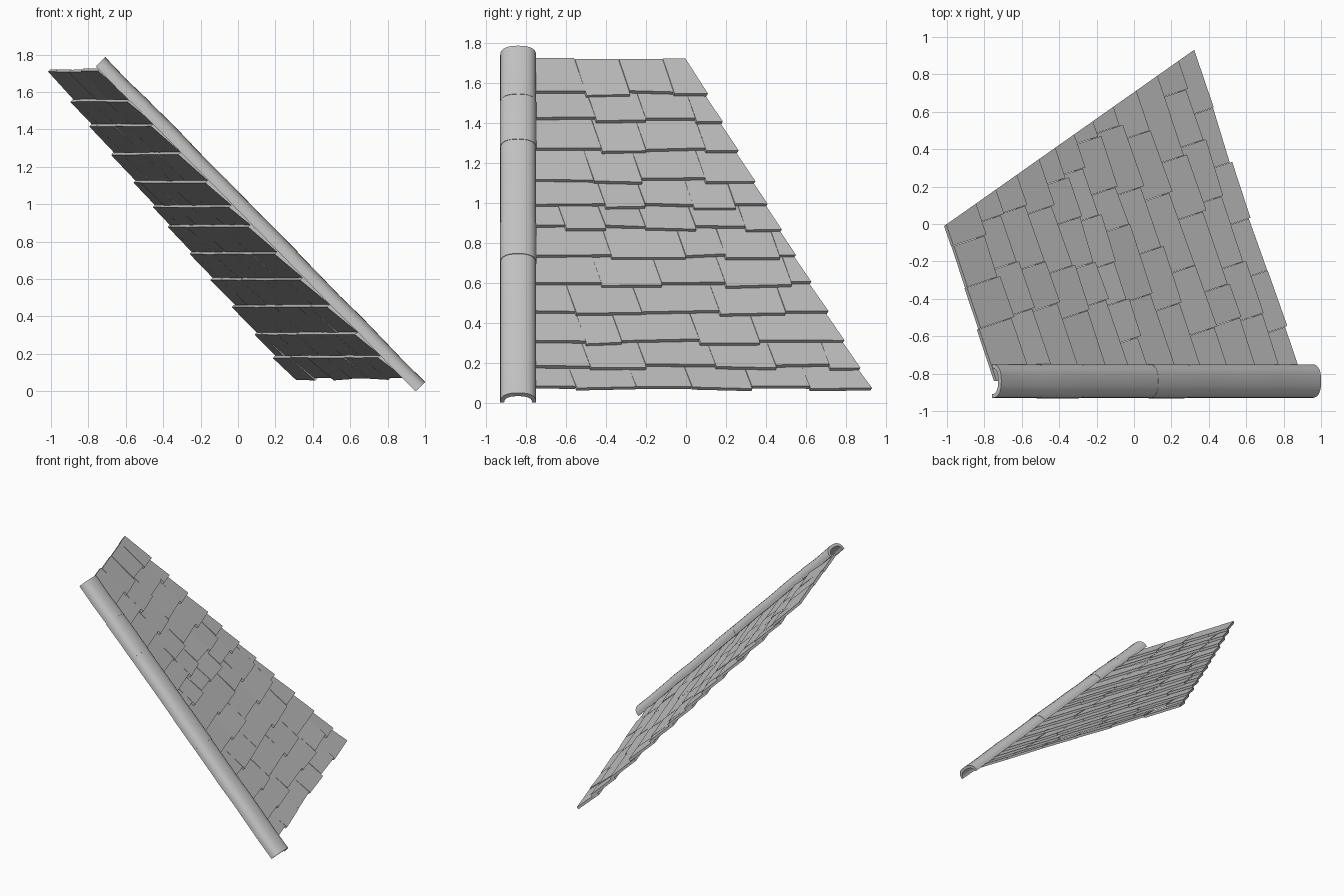
import bpy, bmesh, math, random
from mathutils import Vector

random.seed(4)
cube = bpy.data.objects.get("Cube")
if cube:
    bpy.data.objects.remove(cube, do_unlink=True)

# One stone grey for everything
grey = bpy.data.materials.new("slate_grey")
grey.use_nodes = True
grey.diffuse_color = (0.56, 0.56, 0.56, 1)
grey.node_tree.nodes["Principled BSDF"].inputs["Base Color"].default_value = grey.diffuse_color


def make_object(name, bm):
    bmesh.ops.recalc_face_normals(bm, faces=bm.faces)
    mesh = bpy.data.meshes.new(name)
    bm.to_mesh(mesh)
    bm.free()
    mesh.materials.append(grey)
    obj = bpy.data.objects.new(name, mesh)
    bpy.context.collection.objects.link(obj)
    return obj


# Roof slope frame: across the courses, down the slope, out of the roof
TOP = Vector((-1, 0, 1.74))
RAKE_END = Vector((0.32, 0.93, 0.07))
HIP_Y = -0.84
ACROSS = Vector((-0.316, 0.949, 0)).normalized()
fall = RAKE_END - TOP
DOWN = (fall - ACROSS * fall.dot(ACROSS)).normalized()
OUT = ACROSS.cross(DOWN).normalized()
if OUT.z < 0:
    OUT = -OUT
LENGTH = fall.dot(DOWN)
RAKE_NORMAL = Vector((-fall.y, fall.x, 0)).normalized()
THICK = 0.019
LAP = 0.035


def roof_point(u, s, h):
    sag = 0.012 * math.sin(math.pi * max(0, min(1, s / LENGTH)))
    return TOP + ACROSS * u + DOWN * s + OUT * (h - sag)


def add_shingle(bm, u0, u1, s0, s1):
    """Thin tapered slab: head tucked under, tail lifted."""
    skew = random.uniform(-0.006, 0.006)
    corners = [(u0, s0, -0.017), (u1, s0, -0.017),
               (u1, s1 + skew, 0.006), (u0, s1 - skew, 0.006)]
    upper, lower = [], []
    for u, s, h in corners:
        h += random.uniform(-0.003, 0.003)
        upper.append(bm.verts.new(roof_point(u, s, h)))
        lower.append(bm.verts.new(roof_point(u, s, h - THICK)))
    bm.faces.new(upper)
    bm.faces.new(lower[::-1])
    for i in range(4):
        j = (i + 1) % 4
        bm.faces.new((upper[i], lower[i], lower[j], upper[j]))


def trim(bm, point, normal):
    """Cut away everything on the normal side and close the cut."""
    geom = bm.verts[:] + bm.edges[:] + bm.faces[:]
    cut = bmesh.ops.bisect_plane(bm, geom=geom, plane_co=point, plane_no=normal,
                                 clear_outer=True)["geom_cut"]
    edges = [e for e in cut if isinstance(e, bmesh.types.BMEdge)]
    bmesh.ops.holes_fill(bm, edges=edges, sides=8)


# Shingle courses from ridge to eave: tail height and joint positions
courses = [
    (1.55, (-0.5, -0.28, -0.06)),
    (1.42, (-0.45, -0.2, 0.05)),
    (1.27, (-0.42, -0.2, 0.1)),
    (1.12, (-0.46, -0.22, 0.1)),
    (0.99, (-0.4, -0.2, 0.04, 0.25)),
    (0.885, (-0.6, -0.4, -0.2, 0.05, 0.3)),
    (0.74, (-0.37, 0, 0.2, 0.47)),
    (0.6, (-0.42, -0.12, 0.2, 0.53)),
    (0.455, (-0.55, -0.22, 0.17, 0.5)),
    (0.305, (-0.5, -0.32, 0.07, 0.37)),
    (0.18, (-0.48, -0.2, 0.15, 0.45, 0.72)),
    (0.075, (-0.55, -0.25, 0.03, 0.33, 0.62)),
]
head = 0.0
for number, (z, joints) in enumerate(courses, 1):
    tail = (TOP.z - z) / -DOWN.z
    us = [(y - tail * DOWN.y) / ACROSS.y for y in (-1.1, *joints, 1.3)]
    bm = bmesh.new()
    last = number == len(courses)
    for i, (u0, u1) in enumerate(zip(us, us[1:])):
        step = (0.009 if i % 2 else -0.009) + random.uniform(-0.005, 0.005)
        start = random.uniform(0, 0.015) if number == 1 else head - LAP
        add_shingle(bm, u0 + 0.001, u1 - 0.001, start, tail + step * (0.5 if last else 1))
    trim(bm, Vector((0, HIP_Y, 0)), Vector((0, -1, 0)))
    trim(bm, TOP, RAKE_NORMAL)
    make_object(f"shingle_course_{number}", bm)
    head = tail

# Hip cap: hollow half-round tiles laid end to end down the hip
CAP_START = Vector((-0.76, HIP_Y, 1.737))
CAP_END = Vector((0.95, HIP_Y, 0))
cap_axis = CAP_END - CAP_START
CAP_UP = Vector((-cap_axis.z, 0, cap_axis.x)).normalized()
SIDE = Vector((0, 1, 0))
ARC = 14


def arch(width, height):
    """Squarish arch outline from one lip to the other."""
    points = []
    for i in range(ARC + 1):
        a = math.pi * i / ARC
        c, s = math.cos(a), math.sin(a)
        points.append((math.copysign(abs(c) ** 0.8, c) * width, abs(s) ** 0.8 * height))
    return points


def add_cap_tile(name, t0, t1, grow):
    bm = bmesh.new()
    rings = []
    count = max(2, round((t1 - t0) * 16))
    for k in range(count + 1):
        t = t0 + (t1 - t0) * k / count
        wobble = 0 if t in (0, 1) else random.uniform(-0.003, 0.003)
        base = CAP_START + cap_axis * t + CAP_UP * wobble
        outline = arch(0.09 + grow, 0.071 + grow) + arch(0.07, 0.047)[::-1]
        rings.append([bm.verts.new(base + SIDE * y + CAP_UP * h) for y, h in outline])
    n = len(rings[0])
    for a, b in zip(rings, rings[1:]):
        for i in range(n):
            j = (i + 1) % n
            bm.faces.new((a[i], a[j], b[j], b[i]))
    for ring in (rings[0], rings[-1]):
        for i in range(ARC):
            bm.faces.new((ring[i], ring[i + 1], ring[n - 2 - i], ring[n - 1 - i]))
    return make_object(name, bm)


breaks = (0, 0.14, 0.27, 0.49, 0.6, 1)
caps = []
for i, (t0, t1) in enumerate(zip(breaks, breaks[1:])):
    caps.append(add_cap_tile(f"hip_cap_tile_{i + 1}", t0, t1, 0.002 if i % 2 else 0))

# Smooth the rounded caps, keep their lips sharp
bpy.ops.object.select_all(action="DESELECT")
for obj in caps:
    obj.select_set(True)
bpy.context.view_layer.objects.active = caps[0]
bpy.ops.object.shade_smooth_by_angle(angle=math.radians(40))
